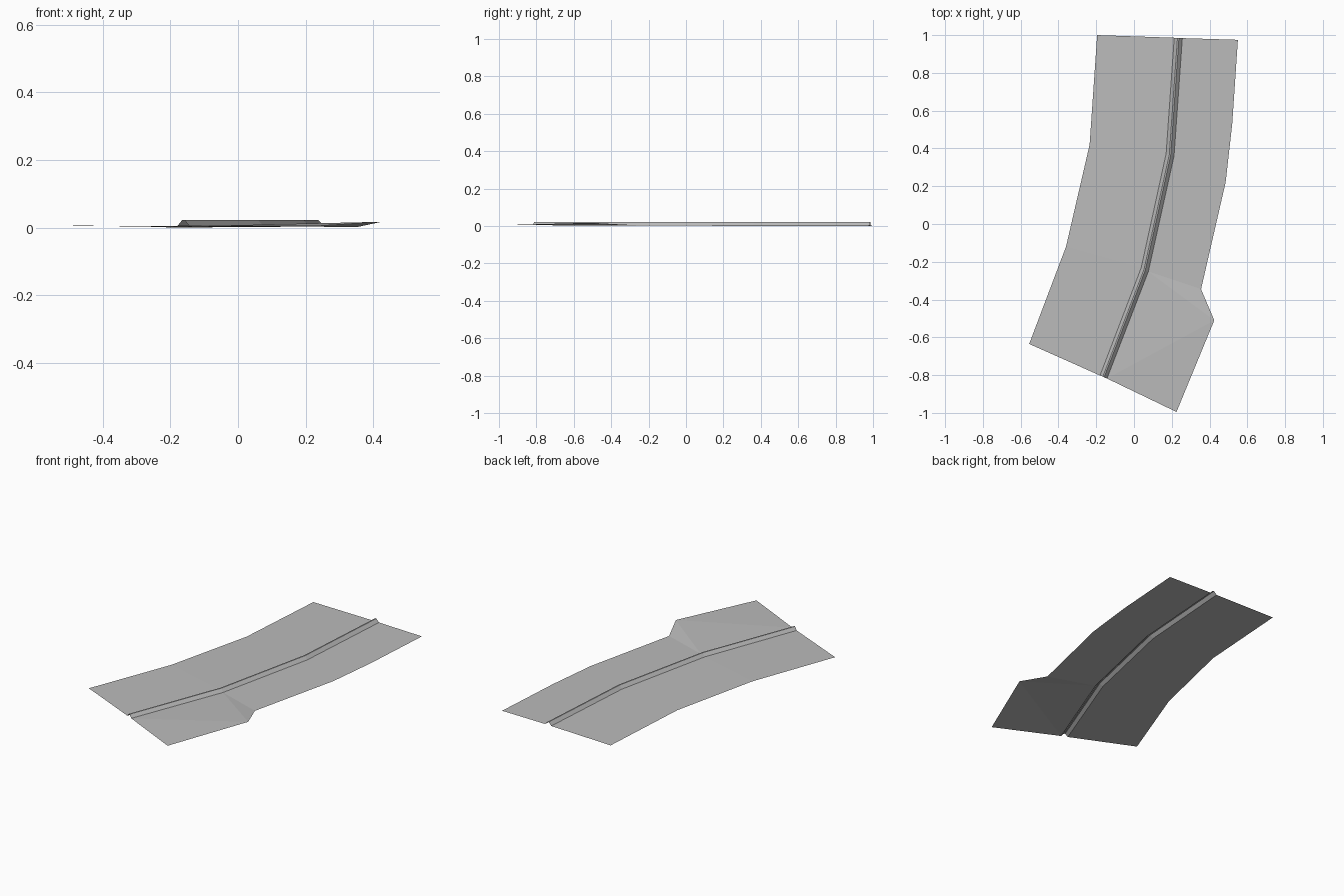
import bpy
from mathutils import Vector

if "Cube" in bpy.data.objects:
    bpy.data.objects.remove(bpy.data.objects["Cube"])

grey = bpy.data.materials.new("plain grey")
grey.diffuse_color = (0.5, 0.5, 0.5, 1)
grey.use_nodes = True
grey.node_tree.nodes["Principled BSDF"].inputs["Base Color"].default_value = grey.diffuse_color


def make_part(name, verts, faces):
    me = bpy.data.meshes.new(name)
    me.from_pydata(verts, [], faces)
    me.materials.append(grey)
    me.update()
    ob = bpy.data.objects.new(name, me)
    bpy.context.collection.objects.link(ob)
    return ob


def strip_faces(rows, cols):
    # quads between rows running front-ward, columns running left to right
    return [(r * cols + c, (r + 1) * cols + c, (r + 1) * cols + c + 1, r * cols + c + 1)
            for r in range(rows - 1) for c in range(cols - 1)]


# Guide lines, from back to front
left_edge = [(-0.195, 1.0, 0.0), (-0.235, 0.42, 0.002), (-0.36, -0.12, 0.004), (-0.555, -0.635, 0.006)]
kerb_left = [(0.213, 0.986, 0.003), (0.170, 0.372, 0.003), (0.038, -0.232, 0.003), (-0.180, -0.802, 0.004)]
kerb_right = [(0.256, 0.984, 0.003), (0.212, 0.360, 0.003), (0.076, -0.252, 0.003), (-0.143, -0.818, 0.004)]
right_edge = [(0.55, 0.975, 0.001), (0.52, 0.53, 0.001), (0.485, 0.22, 0.001),
              (0.355, -0.345, 0.002), (0.425, -0.51, 0.017), (0.225, -0.995, 0.004)]

# Flat ground left of the kerb
make_part("left_ground", [p for pair in zip(left_edge, kerb_left) for p in pair], strip_faces(4, 2))

# Raised kerb with sloping sides and a narrow flat top
kerb = []
for a, b in zip(kerb_left, kerb_right):
    a, b = Vector(a), Vector(b)
    tops = [a.lerp(b, t) for t in (0.40, 0.58)]
    for t in tops:
        t.z = 0.022
    kerb += [a, *tops, b]
make_part("kerb", kerb, strip_faces(4, 4))

# Flat ground right of the kerb, with the raised corner flap
make_part("right_ground", kerb_right + right_edge,
          [(0, 1, 5, 4), (1, 6, 5), (1, 2, 7, 6), (2, 8, 7), (2, 3, 8), (3, 9, 8)])
